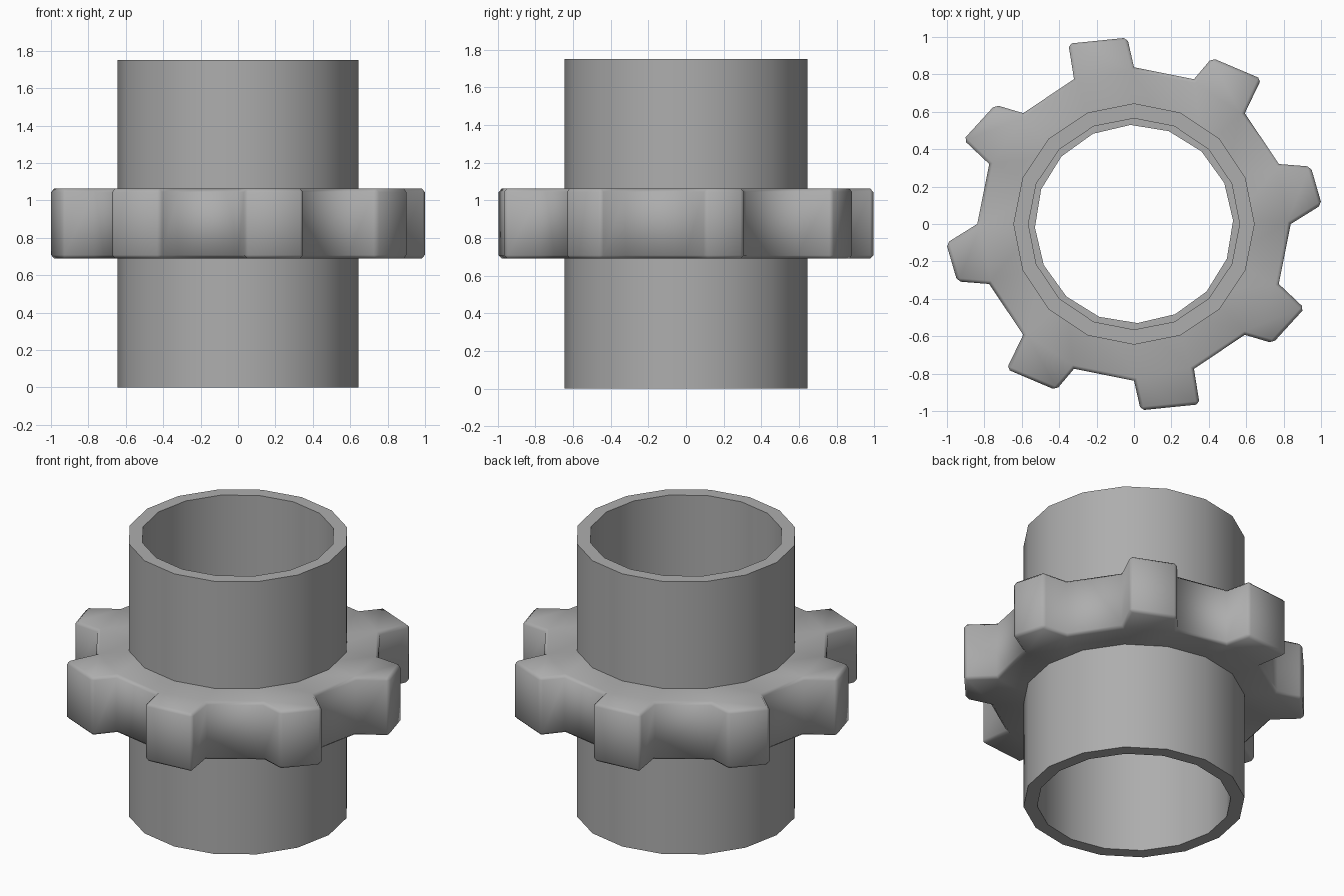
import bpy, bmesh
from math import sin, cos, radians

if "Cube" in bpy.data.objects:
    bpy.data.objects.remove(bpy.data.objects["Cube"])

N = 16  # sides of the tube and of the gear body

# dark grey metal
grey = bpy.data.materials.new("dark_grey")
grey.diffuse_color = (0.42, 0.42, 0.42, 1)
grey.use_nodes = True
grey.node_tree.nodes["Principled BSDF"].inputs["Base Color"].default_value = grey.diffuse_color


def ring(bm, r, z, turn=0.0):
    return [bm.verts.new((r * cos(radians(i * 360 / N + turn)),
                          r * sin(radians(i * 360 / N + turn)), z)) for i in range(N)]


def bridge(bm, a, b):
    for i in range(N):
        j = (i + 1) % N
        bm.faces.new((a[i], a[j], b[j], b[i]))


def finish(bm, name):
    bmesh.ops.recalc_face_normals(bm, faces=bm.faces)
    mesh = bpy.data.meshes.new(name)
    bm.to_mesh(mesh)
    bm.free()
    mesh.materials.append(grey)
    obj = bpy.data.objects.new(name, mesh)
    bpy.context.collection.objects.link(obj)
    bpy.ops.object.select_all(action='DESELECT')
    obj.select_set(True)
    bpy.context.view_layer.objects.active = obj
    return obj


# hollow tube
bm = bmesh.new()
loops = [ring(bm, r, z) for r, z in ((0.645, 0), (0.645, 1.75), (0.565, 1.75), (0.565, 0))]
for k in range(4):
    bridge(bm, loops[k], loops[(k + 1) % 4])
finish(bm, "tube")
bpy.ops.object.shade_smooth_by_angle(angle=radians(35))

# gear collar: four slightly different teeth, repeated after a half turn
Z0, Z1 = 0.69, 1.063
tips = [((1.004, 0.103), (0.945, 0.307)),
        ((0.681, 0.776), (0.417, 0.888)),
        ((-0.036, 0.996), (-0.351, 0.964)),
        ((-0.742, 0.637), (-0.912, 0.451))]
tips += [tuple((-x, -y) for x, y in t) for t in tips]

bm = bmesh.new()
out0, out1 = ring(bm, 0.838, Z0), ring(bm, 0.838, Z1)
in0, in1 = ring(bm, 0.53, Z0, 2), ring(bm, 0.53, Z1, 2)
bridge(bm, in0, out0)
bridge(bm, in1, out1)
bridge(bm, in0, in1)
walls, tip_faces = [], []
for t, (p, q) in enumerate(tips):
    a, b, c = 2 * t, 2 * t + 1, (2 * t + 2) % N
    p0, p1 = (bm.verts.new((*p, z)) for z in (Z0, Z1))
    q0, q1 = (bm.verts.new((*q, z)) for z in (Z0, Z1))
    tip_faces.append(bm.faces.new((p0, q0, q1, p1)))
    walls.append(bm.faces.new((out0[a], p0, p1, out1[a])))
    walls.append(bm.faces.new((q0, out0[b], out1[b], q1)))
    walls.append(bm.faces.new((out0[b], out0[c], out1[c], out1[b])))
    bm.faces.new((out0[a], out0[b], q0, p0))
    bm.faces.new((out1[a], p1, q1, out1[b]))
# softened tooth tips and rims
bmesh.ops.recalc_face_normals(bm, faces=bm.faces)
edges = {e for f in tip_faces for e in f.edges}
edges |= {e for f in walls for e in f.edges if e.verts[0].co.z == e.verts[1].co.z}
bmesh.ops.bevel(bm, geom=list(edges), offset=0.018, offset_type='OFFSET', segments=1,
                profile=0.5, affect='EDGES')
# crisp edges round the bore
for e in bm.edges:
    if all(v.co.xy.length < 0.6 for v in e.verts) and abs(e.verts[0].co.z - e.verts[1].co.z) < 0.01:
        e.smooth = False
finish(bm, "gear_collar")
for f in bpy.context.object.data.polygons:
    f.use_smooth = True
